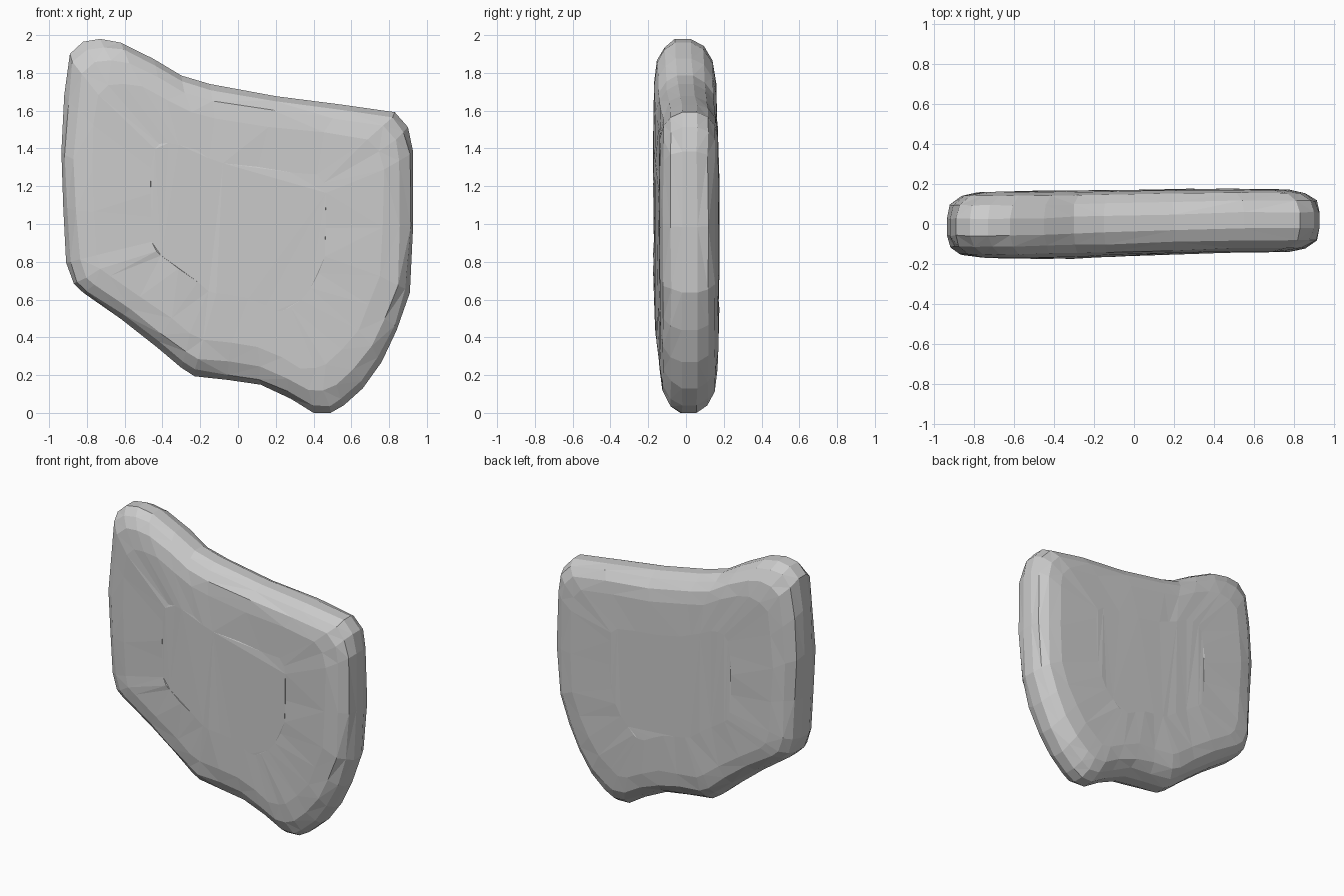
import bpy, bmesh, random

if "Cube" in bpy.data.objects:
    bpy.data.objects.remove(bpy.data.objects["Cube"])

random.seed(4)

# Front outline of the slab (x, z)
OUTLINE = [
    (-0.73, 2.0), (-0.62, 1.98), (-0.45, 1.895), (-0.30, 1.805), (-0.15, 1.76),
    (0.20, 1.695), (0.55, 1.65), (0.83, 1.61), (0.90, 1.53), (0.927, 1.40),
    (0.927, 1.00), (0.91, 0.65), (0.84, 0.45), (0.76, 0.28), (0.66, 0.14),
    (0.56, 0.05), (0.49, 0.01), (0.40, 0.01), (0.28, 0.085), (0.12, 0.16),
    (-0.05, 0.185), (-0.23, 0.205), (-0.30, 0.25), (-0.43, 0.36), (-0.62, 0.51),
    (-0.82, 0.65), (-0.87, 0.70), (-0.91, 0.81), (-0.925, 1.10), (-0.935, 1.40),
    (-0.92, 1.70), (-0.89, 1.92), (-0.82, 1.985)]

# Edge rounding: depth fraction, x scale, z scale (front to back)
HALF = [(1.0, 0.50, 0.45), (0.97, 0.83, 0.76), (0.87, 0.925, 0.88),
        (0.62, 0.98, 0.955), (0.25, 1.0, 0.995)]
RINGS = [(-f, sx, sz) for f, sx, sz in HALF] + HALF[::-1]


def depth(x, f):
    """Turn a depth fraction into y; the front is fuller on the left."""
    t = min(max((x + 0.6) / 1.2, 0), 1)
    front, back = -0.172 + 0.03 * t, 0.165 + 0.01 * t
    if f < 0:
        return 0.02 * (2 * t - 1) * (1 + f) - f * front
    return 0.02 * (2 * t - 1) * (1 - f) + f * back


# Stone slab: rounded rings lofted through the thickness
bm = bmesh.new()
loops = []
for f, sx, sz in RINGS:
    ring = []
    for x, z in OUTLINE:
        j = 0.007 if abs(f) > 0.3 else 0.0
        px = x * sx + random.uniform(-j, j)
        pz = 1 + (z - 1) * sz + random.uniform(-j, j)
        y = depth(x, f) + random.uniform(-0.003, 0.003)
        ring.append(bm.verts.new((px, y, pz)))
    loops.append(ring)
n = len(OUTLINE)
for a, b in zip(loops, loops[1:]):
    for i in range(n):
        k = (i + 1) % n
        bm.faces.new((a[i], a[k], b[k], b[i]))

# Broad front and back faces
bm.faces.new(loops[0])
bm.faces.new(loops[-1][::-1])
bmesh.ops.triangulate(bm, faces=bm.faces[:])
bmesh.ops.recalc_face_normals(bm, faces=bm.faces[:])

# Sit the slab on the ground
low = min(v.co.z for v in bm.verts)
for v in bm.verts:
    v.co.z -= low

mesh = bpy.data.meshes.new("stone_slab")
bm.to_mesh(mesh)
bm.free()
slab = bpy.data.objects.new("stone_slab", mesh)
bpy.context.collection.objects.link(slab)
